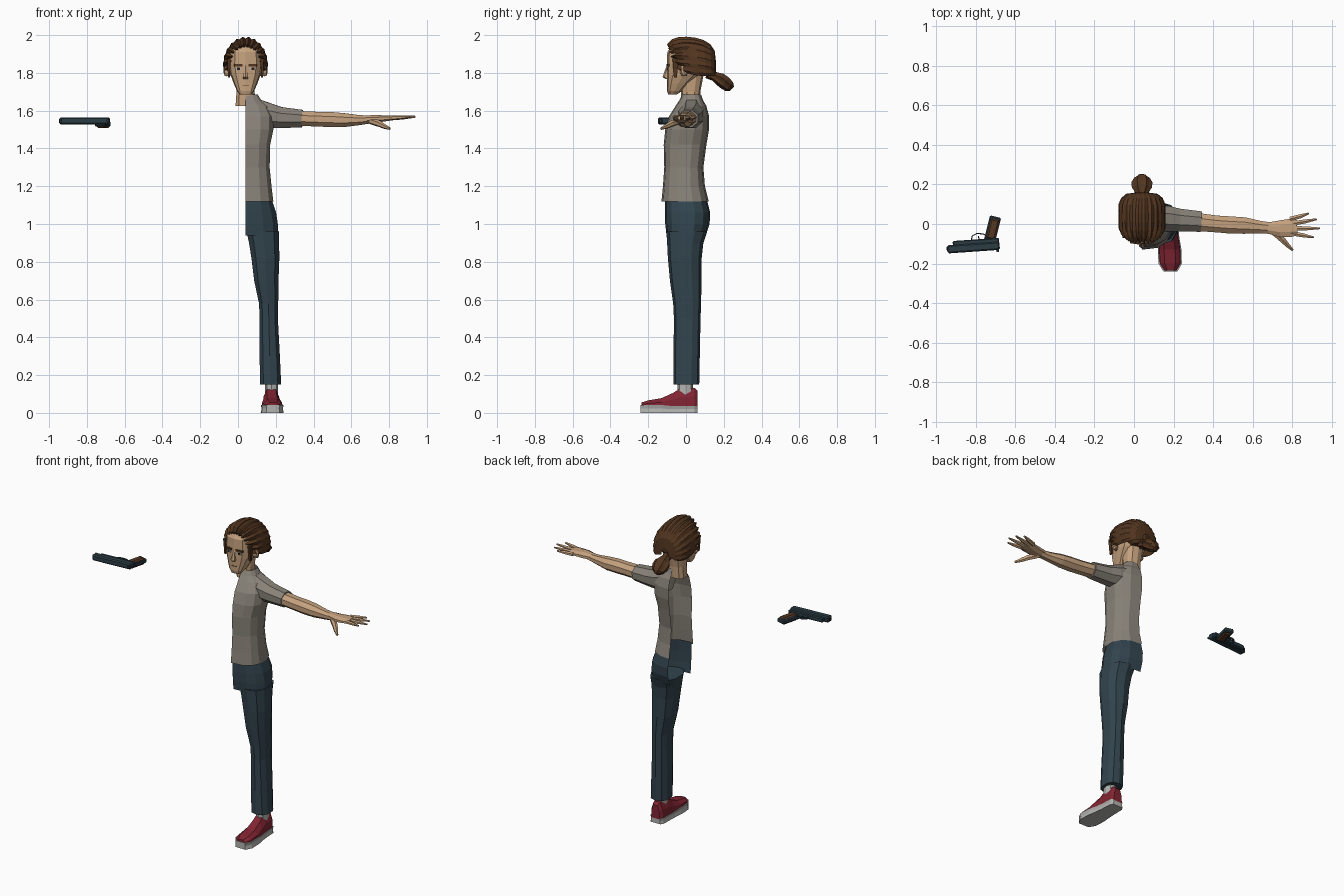
import bpy, bmesh
from math import sin, cos, pi, radians
from mathutils import Vector, Matrix

if "Cube" in bpy.data.objects:
    bpy.data.objects.remove(bpy.data.objects["Cube"])

MID = 0.04  # centre line of the body


def material(name, rgb):
    m = bpy.data.materials.new(name)
    m.use_nodes = True
    m.diffuse_color = (*rgb, 1)
    m.node_tree.nodes["Principled BSDF"].inputs["Base Color"].default_value = (*rgb, 1)
    return m


skin = material("skin", (0.56, 0.36, 0.21))
shirt = material("grey_shirt", (0.25, 0.225, 0.19))
denim = material("dark_denim", (0.032, 0.058, 0.075))
hair = material("brown_hair", (0.085, 0.036, 0.014))
red = material("red_canvas", (0.22, 0.018, 0.032))
rubber = material("pale_rubber", (0.45, 0.45, 0.44))
steel = material("blue_steel", (0.025, 0.048, 0.06))
wood = material("grip_wood", (0.09, 0.038, 0.018))
dark = material("dark_eye", (0.02, 0.012, 0.008))


def loft(name, rings, mat, closed=True):
    """Skin a stack of equal rings; closed rings are capped at both ends."""
    bm = bmesh.new()
    rows = [[bm.verts.new(p) for p in r] for r in rings]
    n = len(rows[0])
    for a, b in zip(rows, rows[1:]):
        for i in range(n if closed else n - 1):
            j = (i + 1) % n
            bm.faces.new((a[i], a[j], b[j], b[i]))
    if closed:
        bm.faces.new(rows[0][::-1])
        bm.faces.new(rows[-1])
        bmesh.ops.recalc_face_normals(bm, faces=bm.faces[:])
    me = bpy.data.meshes.new(name)
    bm.to_mesh(me)
    bm.free()
    me.materials.append(mat)
    ob = bpy.data.objects.new(name, me)
    bpy.context.collection.objects.link(ob)
    return ob


def power(v, p):
    return abs(v) ** p * (1 if v >= 0 else -1)


def slab(cx, z, hw, front, back, n=10, p=0.8, half=False):
    """Horizontal rounded ring, or its left half only."""
    cy, ry = (front + back) / 2, (back - front) / 2
    angles = [-pi / 2 + pi * i / n for i in range(n + 1)] if half else \
             [-pi / 2 + 2 * pi * i / n for i in range(n)]
    return [(cx + hw * power(cos(a), p), cy + ry * power(sin(a), p), z) for a in angles]


def tube(name, stations, mat, n=8, ridge=0.0):
    """Sweep ovals (point, side radius, up radius) along a path."""
    pts = [Vector(s[0]) for s in stations]
    rings = []
    for k, (_, ra, rb) in enumerate(stations):
        d = (pts[min(k + 1, len(pts) - 1)] - pts[max(k - 1, 0)]).normalized()
        side = d.cross(Vector((0, 0, 1))).normalized()
        up = side.cross(d)
        ring = []
        for i in range(n):
            a, f = 2 * pi * (i + 0.5) / n, 1 - ridge * (i % 2)
            ring.append(pts[k] + side * ra * f * cos(a) + up * rb * f * sin(a))
        rings.append(ring)
    return loft(name, rings, mat)


def box(name, centre, size, mat, turn=0, bevel=0.0, taper=1.0):
    """Box turned about z, optionally narrowed at the bottom."""
    bm = bmesh.new()
    bmesh.ops.create_cube(bm, size=1)
    for v in bm.verts:
        if v.co.z < 0:
            v.co.x *= taper
            v.co.y *= taper
    bmesh.ops.transform(bm, verts=bm.verts, matrix=Matrix.Translation(centre)
                        @ Matrix.Rotation(radians(turn), 4, 'Z') @ Matrix.Diagonal((*size, 1)))
    if bevel:
        bmesh.ops.bevel(bm, geom=bm.edges[:], offset=bevel, segments=1, affect='EDGES')
    me = bpy.data.meshes.new(name)
    bm.to_mesh(me)
    bm.free()
    me.materials.append(mat)
    ob = bpy.data.objects.new(name, me)
    bpy.context.collection.objects.link(ob)
    return ob


# Shirt body: open left half (z, width, front, back)
body = [(1.12, .15, -.13, .12), (1.2, .14, -.122, .1), (1.3, .13, -.115, .092), (1.42, .133, -.118, .108),
        (1.5, .15, -.11, .122), (1.57, .15, -.09, .122), (1.625, .125, -.055, .108),
        (1.655, .085, -.035, .09), (1.685, .066, -.02, .08)]
loft("shirt_body", [slab(MID, z, w, f, b, 7, .75, True) for z, w, f, b in body], shirt, False)
tube("shirt_sleeve", [((.11, .03, 1.585), .07, .078), ((.17, .026, 1.572), .07, .07),
                      ((.23, .02, 1.563), .062, .06), ((.34, .012, 1.558), .056, .05)], shirt)

# Trousers: open left hip and full leg
hips = [(.94, .178, -.103, .105), (1.0, .174, -.11, .125), (1.06, .165, -.112, .128), (1.14, .138, -.112, .108)]
loft("trouser_hip", [slab(MID, z, w, f, b, 7, .75, True) for z, w, f, b in hips], denim, False)
leg = [(.15, .173, .058, -.066, .07), (.3, .168, .056, -.066, .073), (.5, .163, .05, -.064, .077),
       (.58, .162, .053, -.068, .08), (.7, .15, .067, -.085, .082), (.82, .145, .077, -.096, .083),
       (.9, .138, .083, -.1, .092), (.96, .131, .089, -.104, .112)]
loft("trouser_leg", [slab(c, z, w, f, b, 10, .8) for z, c, w, f, b in leg], denim)
loft("sock", [slab(.178, z, .034, -.045, .036, 8) for z in (.09, .2)], rubber)

# Shoe: sections from heel to toe (y, half width, top)
shoe = [(.062, .03, .115), (.045, .042, .132), (-.03, .045, .13), (-.07, .048, .105),
        (-.13, .056, .078), (-.2, .055, .066), (-.236, .032, .055)]


def shoe_section(y, w, low, high, top_w):
    cx = .185 - .04 * min(y, 0)
    cx -= .01
    mid = low + (high - low) * .55
    return [(cx + s * w * k, y, z) for s, k, z in
            ((-1, 1, low), (-1, .92, mid), (-1, top_w, high), (1, top_w, high), (1, .92, mid), (1, 1, low))]


loft("shoe_upper", [shoe_section(y, w, .03, t, .5) for y, w, t in shoe], red)
loft("shoe_sole", [shoe_section(y - (.004 if y < -.2 else 0), w + .004, 0, .036 if y > -.1 else .042, 1)
                   for y, w, t in shoe], rubber)

# Arm and hand
tube("arm", [((.3, .012, 1.56), .05, .042), ((.42, .0, 1.555), .046, .042), ((.49, -.005, 1.553), .047, .043),
             ((.56, -.008, 1.55), .045, .04), ((.64, -.016, 1.55), .034, .029),
             ((.7, -.022, 1.553), .031, .022)], skin)
tube("palm", [((.68, -.02, 1.555), .031, .022), ((.74, -.024, 1.557), .046, .021),
              ((.79, -.02, 1.56), .05, .016), ((.825, -.016, 1.562), .045, .012)], skin)
fingers = [("little", .025, .885, .054), ("ring", .001, .925, .024),
           ("middle", -.022, .94, -.022), ("index", -.046, .91, -.068)]
for label, y0, x1, y1 in fingers:
    tube(label + "_finger", [((.79, y0, 1.56), .013, .013), (((.8 + x1) / 2, (y0 + y1) / 2, 1.564), .012, .011),
                             ((x1, y1, 1.568), .005, .005)], skin, 6)
tube("thumb", [((.7, -.035, 1.547), .018, .018), ((.75, -.078, 1.53), .017, .017),
               ((.775, -.105, 1.517), .013, .013), ((.803, -.132, 1.505), .007, .007)], skin, 6)

# Neck and head
loft("neck", [slab(MID, z, w, f, b, 10) for z, w, f, b in
              ((1.625, .055, -.025, .072), (1.7, .05, -.026, .076), (1.8, .056, -.03, .095))], skin)
head = [(1.685, .03, -.094, -.05), (1.705, .046, -.1, -.02), (1.745, .063, -.1, .02), (1.79, .08, -.101, .075),
        (1.85, .09, -.101, .12), (1.91, .088, -.099, .125), (1.955, .065, -.07, .1)]
loft("head", [slab(MID, z, w, f, b, 12, .65) for z, w, f, b in head], skin)
loft("nose", [slab(MID, z, w, f, -.085, 6, 1) for z, w, f in
              ((1.768, .014, -.108), (1.778, .016, -.124), (1.81, .01, -.113), (1.84, .009, -.102))], skin)
box("mouth", (MID, -.099, 1.735), (.034, .005, .004), wood)

# Paired features of the face
for label, s in (("left", 1), ("right", -1)):
    def at(x, y, z):
        return (MID + s * x, y, z)
    box(label + "_eye", at(.038, -.0955, 1.822), (.03, .007, .013), rubber, s * 9)
    box(label + "_iris", at(.038, -.0965, 1.822), (.016, .008, .013), dark, s * 9)
    box(label + "_brow", at(.038, -.096, 1.84), (.046, .009, .012), hair, s * 9)
    tube(label + "_ear", [(at(.078, -.02, 1.81), .014, .03), (at(.1, -.008, 1.815), .02, .036),
                          (at(.106, -.004, 1.817), .013, .026)], skin, 8)
    box(label + "_sideburn", at(.088, -.056, 1.825), (.018, .03, .1), hair, 0, 0, .55)

# Swept-back hair: ridged strands running from hairline to knot
STRANDS, STEPS = 14, 9
rows = []
for k in range(STEPS + 1):
    t = k / STEPS
    row = []
    for i in range(STRANDS * 2 + 1):
        u = i / STRANDS - 1
        phi = u * radians(112)
        grow = (1 - (2 * t - 1) ** 2) ** .5
        size = max(grow, .56 if t < .5 else .2)
        size *= 1 - .07 * (i % 2 == 0)
        start = -.108 + .045 * u * u + .02 * (i % 2 == 0)
        y = start + (.16 - start) * (1 - cos(pi * t)) / 2 if k else start + .016
        if k == 0:
            size *= .9
        axis = 1.862 - .045 * t
        row.append((MID + .119 * sin(phi) * min(1, size * 1.06), y, axis + .152 * cos(phi) * size))
    rows.append(row)
loft("hair_cap", rows, hair, False)
loft("hair_under", [slab(MID, z, w, f, b, 10, .9) for z, w, f, b in
                    ((1.792, .05, .06, .13), (1.82, .082, .03, .148), (1.88, .1, .01, .148))], hair)
tube("ponytail", [((MID, .115, 1.8), .03, .03), ((MID, .15, 1.783), .028, .026), ((MID, .18, 1.768), .052, .036),
                  ((MID, .205, 1.75), .055, .038), ((MID, .23, 1.728), .04, .032),
                  ((MID, .242, 1.715), .012, .018)], hair, 14, .16)

# Pistol lying on its side
TILT = 4
box("pistol_slide", (-.812, -.119, 1.546), (.265, .042, .038), steel, TILT, .007)
box("pistol_frame", (-.8, -.091, 1.544), (.235, .026, .03), steel, TILT, .005)
box("pistol_muzzle", (-.944, -.126, 1.546), (.008, .02, .02), dark, TILT)
box("pistol_sight", (-.69, -.135, 1.546), (.014, .012, .012), steel, TILT)
box("pistol_grip_core", (-.716, -.025, 1.529), (.058, .128, .028), steel, -14, .006)
box("pistol_grip_panels", (-.714, -.027, 1.529), (.046, .105, .044), wood, -14, .008)
guard = [(-.825, -.088), (-.818, -.06), (-.795, -.048), (-.765, -.05), (-.745, -.06)]
tube("trigger_guard", [((x, y, 1.541), .004, .008) for x, y in guard], steel, 4)
tube("trigger", [((-.782, -.085, 1.541), .005, .005), ((-.788, -.06, 1.541), .003, .004)], steel, 4)
